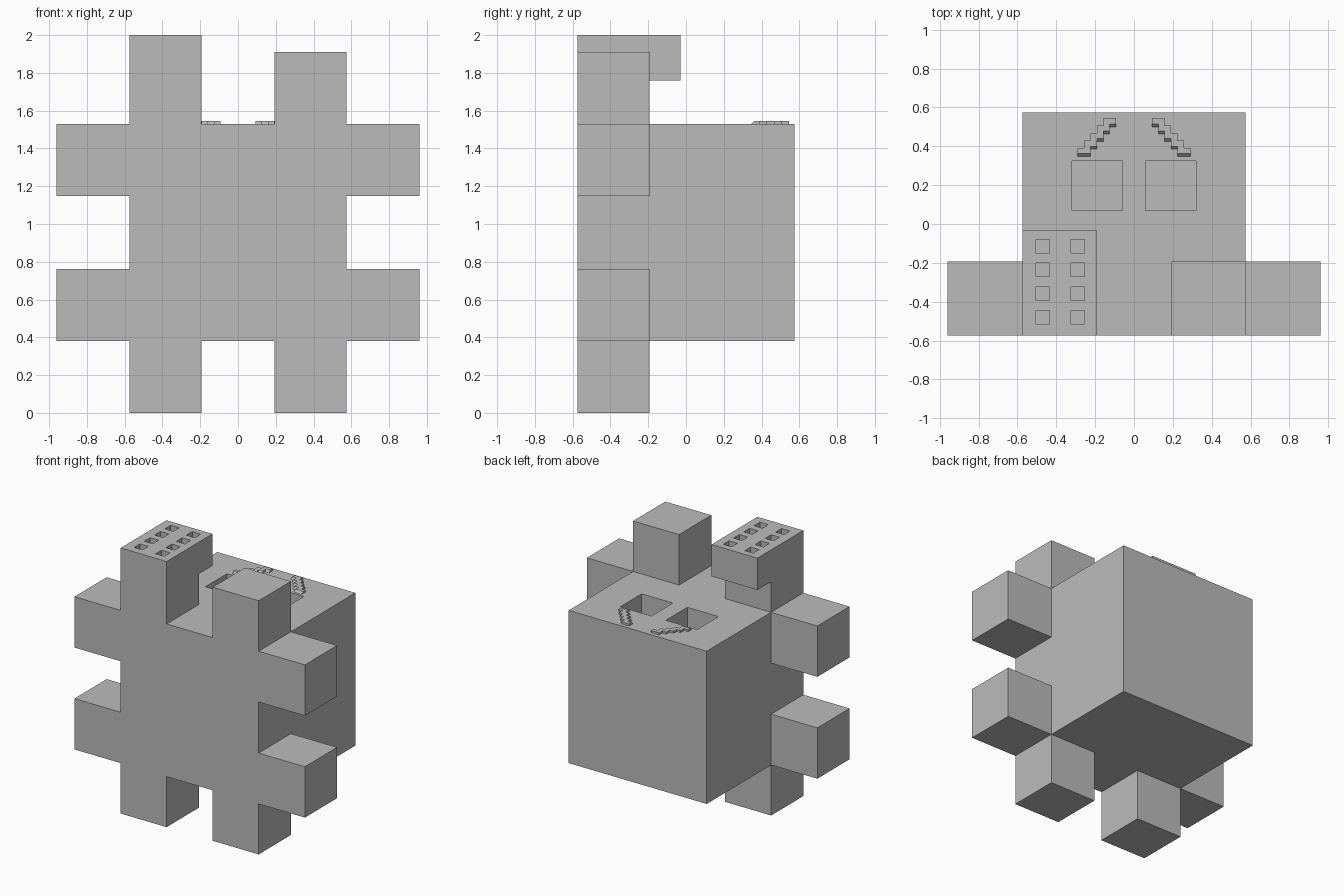
import bpy
import bmesh
from mathutils import Vector

old = bpy.data.objects.get("Cube")
if old:
    bpy.data.objects.remove(old, do_unlink=True)

grey = bpy.data.materials.new("plain grey")
grey.use_nodes = True
grey.diffuse_color = (0.5, 0.5, 0.5, 1)
grey.node_tree.nodes["Principled BSDF"].inputs["Base Color"].default_value = (0.5, 0.5, 0.5, 1)

HALF = 0.575     # half width of the body
LIMB = 0.383     # side of a limb block
BASE, TOP = 0.38, 1.53
INNER = HALF - LIMB
EAR_TOP = 2.0


def finish(name, bm):
    bmesh.ops.recalc_face_normals(bm, faces=bm.faces[:])
    mesh = bpy.data.meshes.new(name)
    bm.to_mesh(mesh)
    bm.free()
    mesh.materials.append(grey)
    obj = bpy.data.objects.new(name, mesh)
    bpy.context.collection.objects.link(obj)
    return obj


def add_box(bm, lo, hi):
    made = bmesh.ops.create_cube(bm, size=1)["verts"]
    lo, hi = Vector(lo), Vector(hi)
    for v in made:
        v.co = (lo + hi) / 2 + v.co * (hi - lo)


def box(name, lo, hi):
    bm = bmesh.new()
    add_box(bm, lo, hi)
    return finish(name, bm)


def loft(name, lower, upper):
    """Solid between two matching outlines."""
    bm = bmesh.new()
    a = [bm.verts.new(p) for p in lower]
    b = [bm.verts.new(p) for p in upper]
    bm.faces.new(a)
    bm.faces.new(b)
    for i in range(len(a)):
        j = (i + 1) % len(a)
        bm.faces.new((a[i], a[j], b[j], b[i]))
    return finish(name, bm)


def carve(obj, name, boxes):
    """Cut a set of box-shaped pockets out of a part."""
    bm = bmesh.new()
    for lo, hi in boxes:
        add_box(bm, lo, hi)
    cutter = finish(name, bm)
    cutter.hide_render = True
    cutter.hide_viewport = True
    mod = obj.modifiers.new("pockets", "BOOLEAN")
    mod.operation = "DIFFERENCE"
    mod.solver = "EXACT"
    mod.object = cutter


# Body with two square eye sockets in its top
body = box("body", (-HALF, -HALF, BASE), (HALF, HALF, TOP))
carve(body, "eye_socket_cutter",
      [((s * 0.19 - 0.13, 0.07, TOP - 0.2), (s * 0.19 + 0.13, 0.325, TOP + 0.1))
       for s in (-1, 1)])

# Arms, legs and brows on both sides
for s, side in ((1, "left"), (-1, "right")):
    for part, z in (("upper_arm_block", TOP - LIMB), ("lower_arm_block", BASE)):
        x = sorted((s * HALF, s * 0.96))
        box(f"{side}_{part}", (x[0], -HALF, z), (x[1], -HALF + LIMB, z + LIMB))
    x = sorted((s * INNER, s * HALF))
    box(f"{side}_leg", (x[0], -HALF, 0), (x[1], -HALF + LIMB, BASE))

    # Stepped brow, sloped along its front edge
    near = [0.50, 0.463, 0.425, 0.385, 0.347, 0.347]
    far = [0.545, 0.545, 0.507, 0.468, 0.43, 0.39]
    front, back = [], []
    for i in range(len(near)):
        for k in (i, i + 1):
            px = s * (0.092 + k * 0.033)
            front.append((px, near[i]))
            back.append((px, far[i]))
    back.reverse()
    lower = [(px, py, TOP) for px, py in front + back]
    upper = ([(px, py + 0.015, TOP + 0.015) for px, py in front]
             + [(px, py, TOP + 0.015) for px, py in back])
    loft(f"{side}_brow", lower, upper)

# Short left post
box("left_post", (INNER, -HALF, TOP), (HALF, -HALF + LIMB, 1.91))

# Tall right post with an overhang at the back and small pockets on top
outline = [(-HALF, TOP), (-INNER, TOP), (-INNER, 1.76), (-0.03, 1.76),
           (-0.03, EAR_TOP), (-HALF, EAR_TOP)]
post = loft("right_hooked_post",
            [(-HALF, y, z) for y, z in outline],
            [(-INNER, y, z) for y, z in outline])
pockets = []
for px in (-0.47, -0.29):
    for row in range(4):
        py = -0.48 + row * 0.122
        pockets.append(((px - 0.035, py - 0.035, EAR_TOP - 0.05),
                        (px + 0.035, py + 0.035, EAR_TOP + 0.1)))
carve(post, "post_pocket_cutter", pockets)
